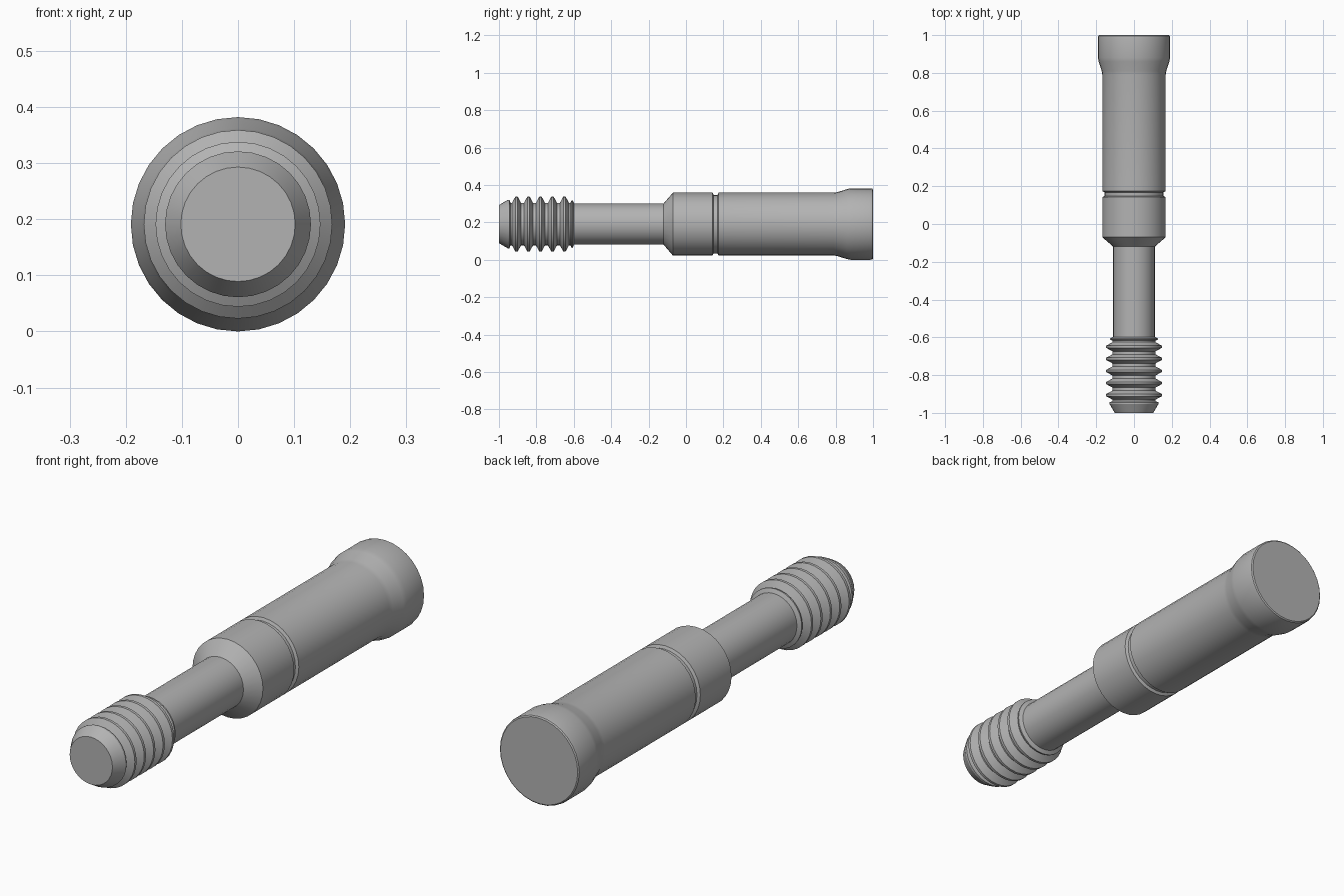
import bpy, bmesh, math

SEGMENTS = 32
AXIS_Z = 0.191

cube = bpy.data.objects.get("Cube")
if cube:
    bpy.data.objects.remove(cube, do_unlink=True)

steel = bpy.data.materials.new("grey_steel")
steel.use_nodes = True
colour = (0.45, 0.45, 0.45, 1)
steel.diffuse_color = colour
steel.node_tree.nodes["Principled BSDF"].inputs["Base Color"].default_value = colour


def lathe(name, profile):
    """Spin (y, radius) points around the long axis; ends on the axis are capped."""
    bm = bmesh.new()
    rings = []
    for y, r in profile:
        angles = [2 * math.pi * i / SEGMENTS for i in range(SEGMENTS)]
        rings.append([bm.verts.new((r * math.cos(a), y, AXIS_Z + r * math.sin(a)))
                      for a in angles])
    for a, b in zip(rings, rings[1:]):
        for i in range(SEGMENTS):
            j = (i + 1) % SEGMENTS
            bm.faces.new((a[i], a[j], b[j], b[i]))
    bm.faces.new(rings[0])
    bm.faces.new(rings[-1])
    bmesh.ops.recalc_face_normals(bm, faces=bm.faces)
    mesh = bpy.data.meshes.new(name)
    bm.to_mesh(mesh)
    bm.free()
    mesh.materials.append(steel)
    obj = bpy.data.objects.new(name, mesh)
    bpy.context.collection.objects.link(obj)
    bpy.ops.object.select_all(action='DESELECT')
    obj.select_set(True)
    bpy.context.view_layer.objects.active = obj
    bpy.ops.object.shade_smooth_by_angle(angle=math.radians(25))
    return obj


# Threaded tip: chamfered nose, five ridges, then a low run-out ridge
thread = [(-1, 0.102), (-0.952, 0.13), (-0.944, 0.13), (-0.938, 0.114)]
for k in range(5):
    y = -0.906 + 0.064 * k
    thread += [(y - 0.024, 0.114), (y - 0.006, 0.147),
               (y + 0.006, 0.147), (y + 0.024, 0.114)]
thread += [(-0.618, 0.114), (-0.612, 0.127), (-0.606, 0.127), (-0.598, 0.11)]
lathe("threaded_tip", thread)

# Plain shank, running a little into its neighbours
lathe("shank", [(-0.61, 0.11), (-0.11, 0.11)])

# Body: tapered shoulder, collar, ring groove, barrel and flared head
lathe("body", [
    (-0.12, 0.11), (-0.07, 0.168), (0.142, 0.168), (0.148, 0.156),
    (0.168, 0.156), (0.174, 0.168), (0.79, 0.168), (0.81, 0.171),
    (0.86, 0.187), (0.88, 0.191), (0.985, 0.191), (0.996, 0.189),
    (1, 0.184)])
